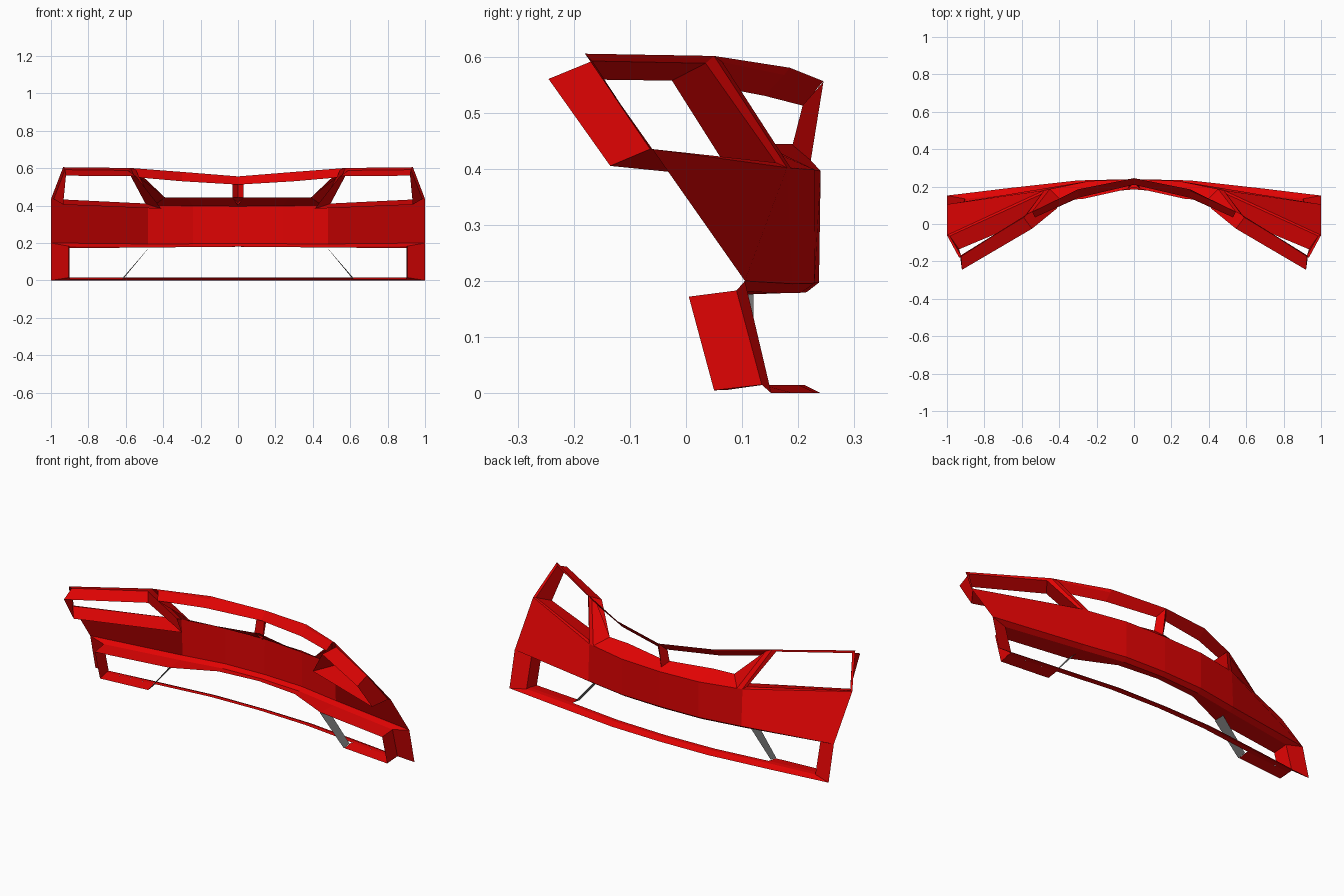
import bpy


def material(name, rgb):
    m = bpy.data.materials.new(name)
    m.diffuse_color = (*rgb, 1)
    return m


RED = material("red paint", (0.75, 0.001, 0.001))
GREY = material("dark grey plastic", (0.16, 0.16, 0.16))


def panel(name, *rows, mat=RED):
    """Sheet lofted through rows of points, mirrored across x = 0."""
    n = len(rows[0])
    verts = [p for row in rows for p in row]
    faces = []
    for r in range(len(rows) - 1):
        for i in range(n - 1):
            a = r * n + i
            faces.append((a, a + 1, a + n + 1, a + n))
    me = bpy.data.meshes.new(name)
    me.from_pydata(verts, [], faces)
    me.materials.append(mat)
    ob = bpy.data.objects.new(name, me)
    bpy.context.collection.objects.link(ob)
    mod = ob.modifiers.new("Mirror", 'MIRROR')
    mod.use_mirror_merge = True
    return ob


# Main bumper band with its rolled lower edge and underside
band_top = [(0, .24, .396), (.24, .23, .398), (.48, .18, .402), (1, -.06, .435)]
band_bottom = [(0, .237, .197), (.24, .229, .196), (.48, .19, .195), (1, .105, .2)]
under_front = [(0, .215, .18), (.24, .205, .179), (.48, .165, .178), (.905, .09, .183)]
under_back = [(0, .185, .18), (.24, .165, .178), (.475, .06, .176), (.9, .005, .172)]
panel("bumper_band", band_top, band_bottom, under_front, under_back)

# Lower lip strip with a flat back edge, and wider plates below the side ducts
lip_back = [(0, .21, .015), (.3, .2, .015), (.615, .163, .015), (.905, .135, .015)]
panel("lower_lip",
      [(0, .24, 0), (.3, .233, 0), (.67, .192, 0), (1, .152, 0)],
      lip_back,
      [(x, y - .025, z) for x, y, z in lip_back])
panel("duct_floor",
      [(.615, .138, .0149), (.905, .11, .0149)],
      [(.615, .075, .006), (.9, .05, .005)])

# Outer duct post: front strip and inward return
panel("duct_post",
      [(1, .105, .2), (1, .152, 0)],
      [(.905, .09, .183), (.905, .135, .015)],
      [(.9, .005, .172), (.9, .05, .005)])

# Slanted grey inner duct wall
panel("duct_inner_wall",
      [(.475, .12, .177), (.615, .12, .015)],
      [(.475, .055, .176), (.615, .07, .006)], mat=GREY)

# Headlight frame: narrow rim, then walls running back into the opening
rim = [(.575, .05, .601), (.935, -.18, .605), (1, -.06, .435), (.48, .18, .402)]
wall_front = [(.59, .035, .588), (.925, -.167, .592), (.985, -.064, .435), (.495, .16, .411)]
wall_back = [(.545, -.025, .557), (.92, -.245, .56), (.935, -.135, .405), (.41, .085, .383)]
panel("headlight_frame", *[loop + loop[:1] for loop in (rim, wall_front, wall_back)])

# Front strip of the slanted bar between headlight and grille
panel("headlight_grille_bar",
      [(.575, .05, .601), (.48, .18, .402)],
      [(.545, .065, .59), (.45, .187, .401)],
      [(.53, .035, .55), (.39, .125, .443)])

# Grille upper rail
panel("grille_upper_rail",
      [(0, .245, .556), (.3, .185, .58), (.575, .05, .601)],
      [(0, .235, .545), (.3, .175, .567), (.545, .065, .59)],
      [(0, .21, .512), (.3, .14, .53), (.53, .035, .55)])

# Grille lower sill sloping up and back
panel("grille_lower_sill",
      [(0, .24, .396), (.24, .23, .398), (.45, .187, .401)],
      [(0, .195, .444), (.27, .135, .444), (.39, .125, .443)])

# Wedge-shaped centre post
panel("grille_centre_post",
      [(0, .245, .555), (0, .22, .4)],
      [(.03, .208, .513), (.03, .19, .443)])
